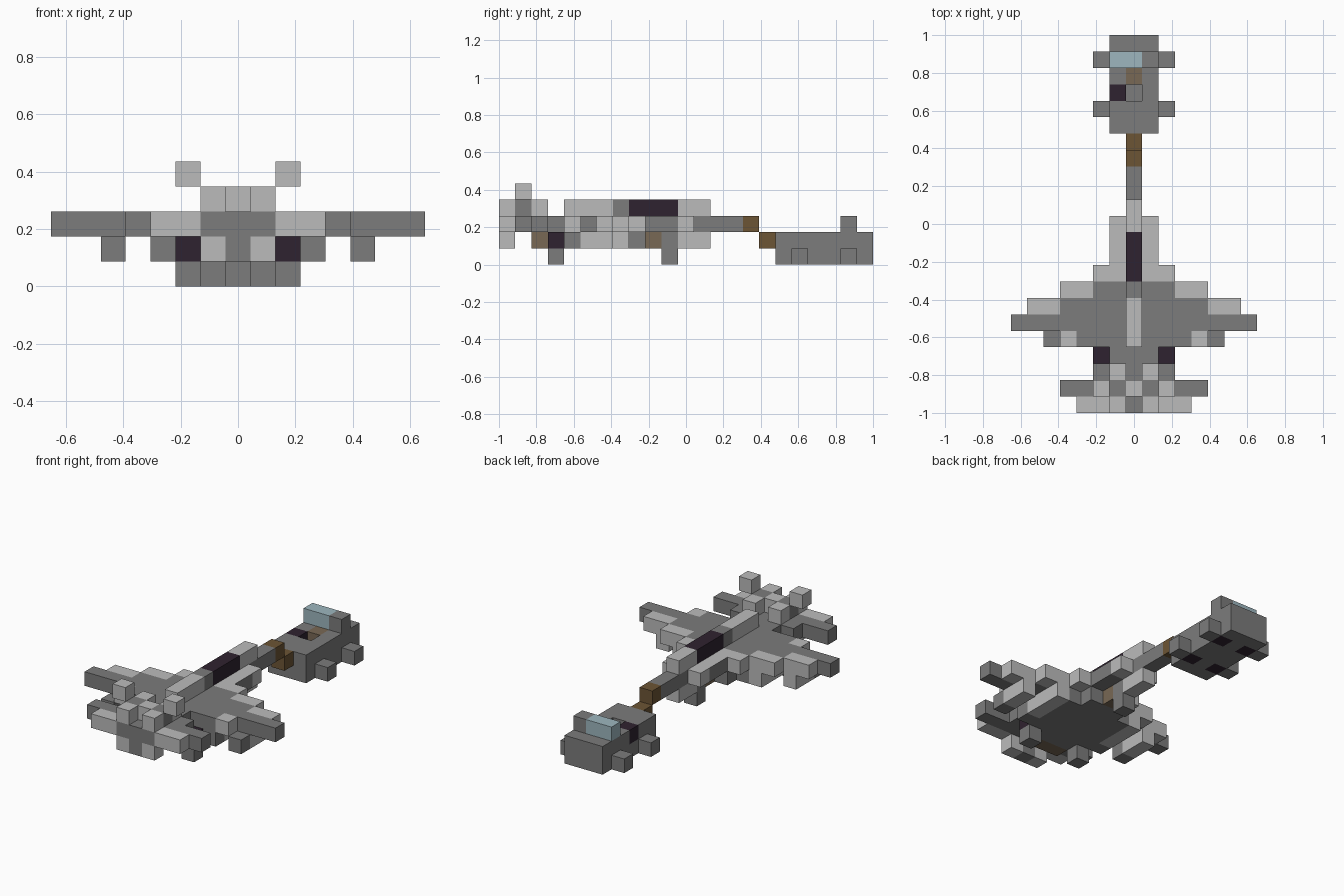
import bpy
import bmesh
from mathutils import Vector

cube = bpy.data.objects.get("Cube")
if cube:
    bpy.data.objects.remove(cube, do_unlink=True)

CELL = 2 / 23      # edge length of one block
MIDDLE = 11        # row index lying on y = 0

# Colours, keyed by the letter used in the block plans
PALETTE = {
    "L": ("light_grey", (0.50, 0.50, 0.50)),
    "G": ("mid_grey", (0.20, 0.20, 0.20)),
    "D": ("dark_plum", (0.028, 0.016, 0.029)),
    "B": ("brown", (0.15, 0.09, 0.035)),
    "O": ("olive", (0.19, 0.14, 0.09)),
    "W": ("window_blue", (0.34, 0.47, 0.52)),
}
LETTERS = list(PALETTE)
MATERIALS = []
for name, rgb in PALETTE.values():
    mat = bpy.data.materials.new(name)
    mat.use_nodes = True
    mat.diffuse_color = (*rgb, 1)
    mat.node_tree.nodes["Principled BSDF"].inputs["Base Color"].default_value = (*rgb, 1)
    MATERIALS.append(mat)

# Each plan is one layer: rows run from front to back, "." is empty, and
# mirrored rows run from the centre line outwards. T is grey with a light top.
# part name: (layer, first row, mirrored, rows)
PARTS = {
    # Aircraft
    "main_wheels": (0, 3, True, "..G"),
    "nose_wheel": (0, 10, True, "G"),
    "tail_underside": (1, 0, True, "GL . OO"),
    "belly_and_pods": (1, 3, True, "GGD GGGG.G GGGL.L GGGL.L GGGL GG O G L L"),
    "tailplane": (2, 0, True, "GGLL GGGGG GGG GG"),
    "wings": (2, 4, True, "GGGGL GGGGGGGG GGGGGLL GGGLL GLL"),
    "nose_deck": (2, 9, True, "GT GT LL G"),
    "tail_blocks": (3, 0, True, ".L LG .L"),
    "spine": (3, 4, True, "L L L G"),
    "canopy": (3, 8, True, "D D D"),
    "nose_top": (3, 11, True, "L L"),
    "tail_fins": (4, 1, True, "..L"),
    # Tow bar
    "tow_bar": (2, 13, True, "G G B"),
    "tow_hitch": (1, 16, True, "B"),
    # Tug
    "tug_chassis": (0, 17, True, "GG GDG GG GG GDG GG"),
    "tug_deck": (1, 17, False, "GGG GGG D.G GOG GGG GGG"),
    "tug_cab": (2, 21, False, "WWG"),
}


def read_plan(layer, first, mirrored, rows):
    """Turn a plan into a mapping of block position to colour letter."""
    cells = {}
    for j, row in enumerate(rows.split(), first):
        for i, letter in enumerate(row):
            if letter == ".":
                continue
            for x in ((i, -i) if mirrored else (i - len(row) // 2,)):
                cells[x, j, layer] = letter
    return cells


plans = {name: read_plan(*plan) for name, plan in PARTS.items()}
filled = {pos for cells in plans.values() for pos in cells}

DIRECTIONS = [Vector(d) * s for d in ((1, 0, 0), (0, 1, 0), (0, 0, 1)) for s in (1, -1)]


def build(name, cells):
    """Skin the blocks of one part, leaving out faces that touch a neighbour."""
    bm = bmesh.new()
    for pos, letter in cells.items():
        centre = Vector((pos[0], pos[1] - MIDDLE, pos[2] + 0.5))
        for n in DIRECTIONS:
            if tuple(int(a + b) for a, b in zip(pos, n)) in filled:
                continue
            u = Vector((n.y, n.z, n.x))
            v = n.cross(u)
            corners = (u + v, v - u, -u - v, u - v)
            face = bm.faces.new([bm.verts.new((centre + (n + c) / 2) * CELL) for c in corners])
            colour = letter
            if letter == "T":
                colour = "L" if n.z > 0 else "G"
            face.material_index = LETTERS.index(colour)
    bmesh.ops.remove_doubles(bm, verts=bm.verts, dist=CELL / 100)
    mesh = bpy.data.meshes.new(name)
    bm.to_mesh(mesh)
    bm.free()
    for mat in MATERIALS:
        mesh.materials.append(mat)
    bpy.context.collection.objects.link(bpy.data.objects.new(name, mesh))


for name, cells in plans.items():
    build(name, cells)
